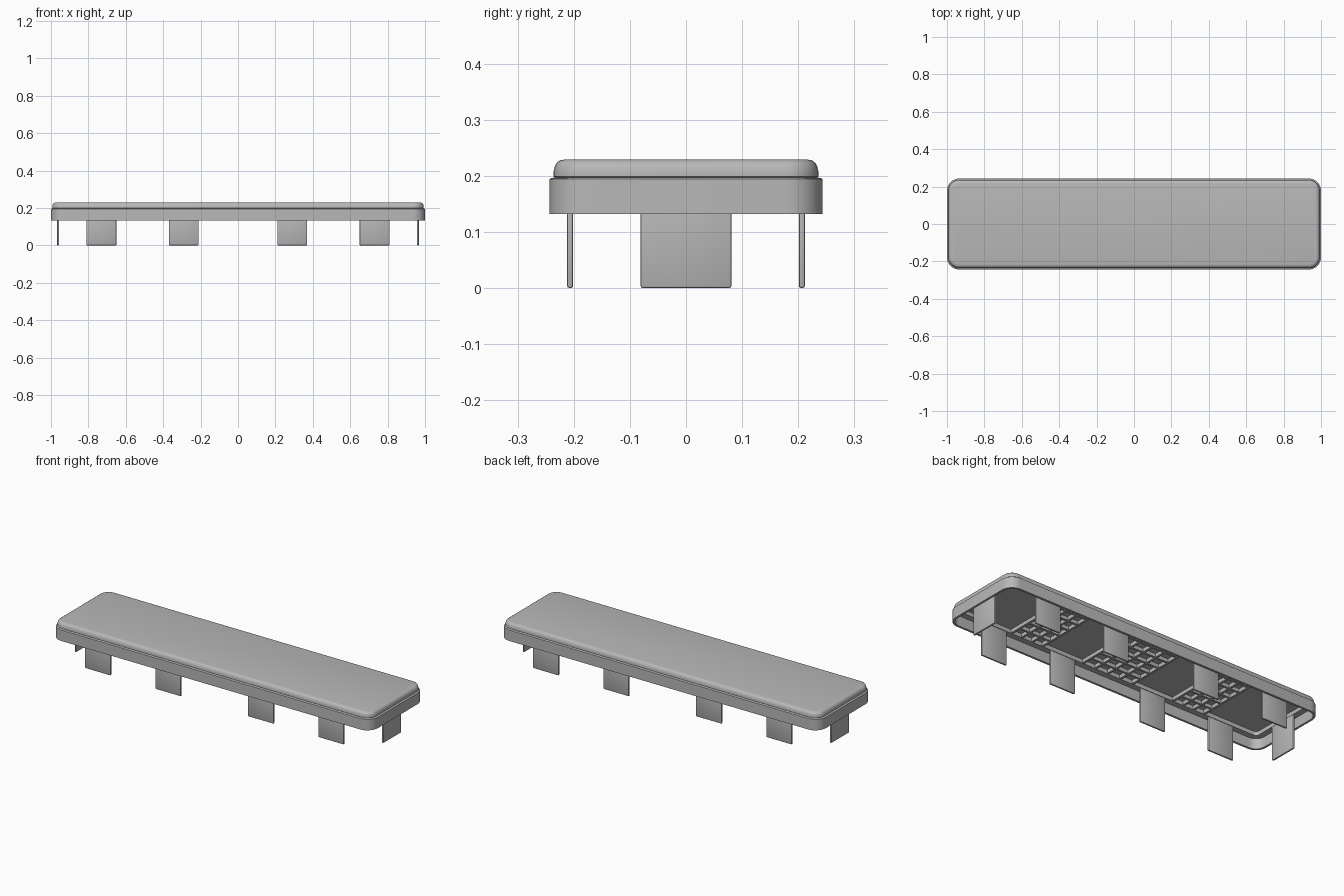
import bpy, bmesh, math

cube = bpy.data.objects.get("Cube")
if cube:
    bpy.data.objects.remove(cube, do_unlink=True)

grey = bpy.data.materials.new("plain grey")
grey.use_nodes = True
grey.diffuse_color = (0.48, 0.48, 0.48, 1)
grey.node_tree.nodes["Principled BSDF"].inputs["Base Color"].default_value = (0.48, 0.48, 0.48, 1)


def finish(bm, name, smooth=True):
    """Turn a bmesh into a named, coloured, shaded object."""
    bmesh.ops.recalc_face_normals(bm, faces=bm.faces)
    me = bpy.data.meshes.new(name)
    bm.to_mesh(me)
    bm.free()
    me.materials.append(grey)
    ob = bpy.data.objects.new(name, me)
    bpy.context.collection.objects.link(ob)
    if smooth:
        bpy.ops.object.select_all(action='DESELECT')
        ob.select_set(True)
        bpy.context.view_layer.objects.active = ob
        bpy.ops.object.shade_smooth_by_angle(angle=math.radians(35))
    return ob


def rounded_loop(bm, inset, z, steps=8):
    """Rounded rectangle of vertices, inset from the outer footprint."""
    hx, hy = 1.0 - inset, 0.243 - inset
    r = max(0.065 - inset, 0.015)
    verts = []
    for i, (sx, sy) in enumerate([(1, 1), (-1, 1), (-1, -1), (1, -1)]):
        for k in range(steps + 1):
            a = math.radians(90 * i + 90 * k / steps)
            verts.append(bm.verts.new((sx * (hx - r) + r * math.cos(a),
                                       sy * (hy - r) + r * math.sin(a), z)))
    return verts


def box(name, x0, x1, y0, y1, z0, z1, bevel=0.0):
    bm = bmesh.new()
    bmesh.ops.create_cube(bm, size=1)
    for v in bm.verts:
        v.co = ((x0 + x1) / 2 + v.co.x * (x1 - x0),
                (y0 + y1) / 2 + v.co.y * (y1 - y0),
                (z0 + z1) / 2 + v.co.z * (z1 - z0))
    if bevel:
        bmesh.ops.bevel(bm, geom=bm.edges[:], offset=bevel, segments=2,
                        profile=0.5, affect='EDGES')
    return finish(bm, name, bool(bevel))


# Cover shell: domed rim, groove, skirt, inner ledge and ceiling (inset, height)
profile = [(0.027, 0.229), (0.019, 0.2275), (0.0125, 0.223), (0.009, 0.216),
           (0.007, 0.207), (0.007, 0.199), (0.010, 0.197), (0.003, 0.196),
           (0.0, 0.194), (0.0, 0.132), (0.012, 0.132), (0.012, 0.19),
           (0.045, 0.19), (0.045, 0.212)]
bm = bmesh.new()
loops = [rounded_loop(bm, i, z) for i, z in profile]
for a, b in zip(loops, loops[1:]):
    n = len(a)
    for k in range(n):
        bm.faces.new((a[k], a[(k + 1) % n], b[(k + 1) % n], b[k]))
bm.faces.new(loops[0])
bm.faces.new(loops[-1])
finish(bm, "cover_shell")

# Clip tabs along the long sides and at the ends
for side, label in ((-1, "front"), (1, "back")):
    ys = sorted((side * 0.201, side * 0.212))
    for i, cx in enumerate((-0.73, -0.29, 0.29, 0.73)):
        box(f"{label}_clip_{i + 1}", cx - 0.08, cx + 0.08, *ys, 0.0, 0.195, 0.004)
for side, label in ((-1, "right"), (1, "left")):
    xs = sorted((side * 0.956, side * 0.967))
    box(f"{label}_end_clip", *xs, -0.081, 0.081, 0.0, 0.195, 0.004)

# Stiffening rib grids under the ceiling
W = 0.006
grids = {"left_grid": (0.42, 0.62, 4), "middle_grid": (-0.16, 0.16, 5),
         "right_grid": (-0.62, -0.42, 4)}
for name, (x0, x1, count) in grids.items():
    for i in range(count):
        x = x0 + (x1 - x0) * i / (count - 1)
        box(f"{name}_cross_rib_{i + 1}", x - W, x + W, -0.2, 0.2, 0.192, 0.214)
    for i in range(5):
        y = -0.14 + 0.07 * i
        box(f"{name}_long_rib_{i + 1}", x0, x1, y - W, y + W, 0.1925, 0.2135)
